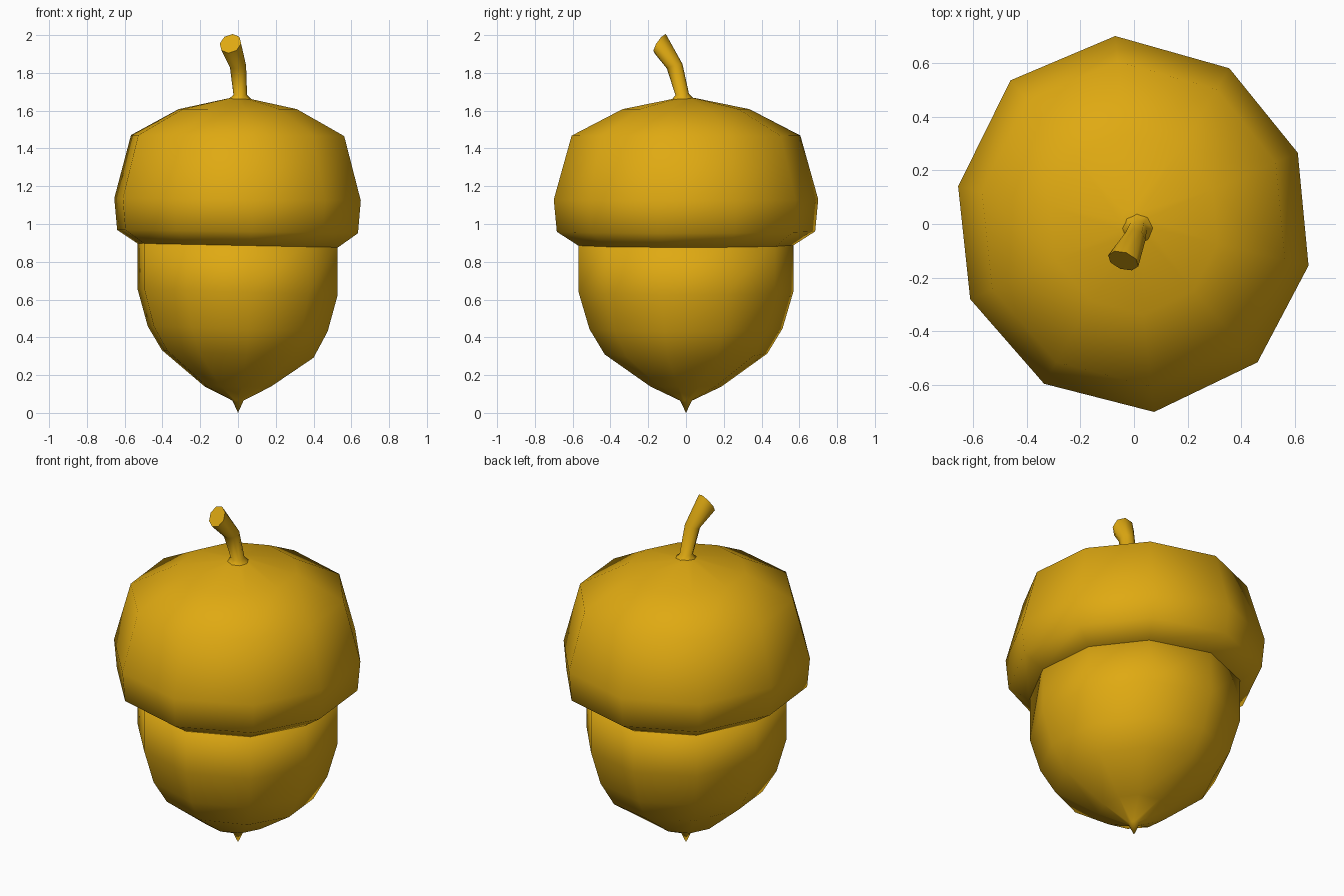
import bpy, bmesh, math
from mathutils import Vector

if "Cube" in bpy.data.objects:
    bpy.data.objects.remove(bpy.data.objects["Cube"])

gold = bpy.data.materials.new("acorn gold")
gold.diffuse_color = (0.74, 0.40, 0.006, 1)
gold.use_nodes = True
gold.node_tree.nodes["Principled BSDF"].inputs["Base Color"].default_value = gold.diffuse_color

# ten-sided, slightly uneven outline shared by nut and cap
OUTLINE = [(0.65, -0.155), (0.61, 0.265), (0.355, 0.58), (-0.07, 0.70), (-0.46, 0.535),
           (-0.655, 0.14), (-0.61, -0.28), (-0.335, -0.595), (0.075, -0.70), (0.46, -0.515)]


def skin(name, rings, start=None, end=None, flat_end=False):
    """Bridge rings of points, closing the ends with a point or a flat face."""
    bm = bmesh.new()
    loops = [[bm.verts.new(p) for p in r] for r in rings]
    n = len(loops[0])
    for a, b in zip(loops, loops[1:]):
        for i in range(n):
            j = (i + 1) % n
            bm.faces.new((a[i], a[j], b[j], b[i]))
    for loop, tip in ((loops[0], start), (loops[-1], end)):
        if tip:
            v = bm.verts.new(tip)
            for i in range(n):
                bm.faces.new((loop[i], loop[(i + 1) % n], v))
    for f in bm.faces:
        f.smooth = True
    if flat_end:
        bm.faces.new(loops[-1]).smooth = False
    bmesh.ops.recalc_face_normals(bm, faces=bm.faces)
    me = bpy.data.meshes.new(name)
    bm.to_mesh(me)
    bm.free()
    me.materials.append(gold)
    ob = bpy.data.objects.new(name, me)
    bpy.context.collection.objects.link(ob)
    return ob


def ring(scale, z, tilt):
    return [(x * scale, y * scale, z - tilt * x * scale) for x, y in OUTLINE]


# nut body with pointed tip
nut = [(0.045, 0.065, 0), (0.27, 0.14, 0), (0.615, 0.312, 0.05), (0.73, 0.445, 0.03),
       (0.812, 0.64, 0.03), (0.812, 0.92, 0.02)]
skin("nut", [ring(*p) for p in nut], start=(0, 0, 0.0), end=(0, 0, 0.95))

# cap with a lip turned in to the nut
cap = [(0.79, 0.885, 0.02), (0.815, 0.887, 0.02), (0.977, 0.96, 0.014), (1.0, 1.13, 0.01),
       (0.865, 1.468, 0.005), (0.48, 1.608, 0), (0.08, 1.665, 0)]
skin("cap", [ring(*p) for p in cap], start=(0, 0, 0.89), end=(0, 0, 1.675))

# bent stem, flared at the foot, cut flat at the end
path = [((0.01, -0.015, 1.655), 0.065, (0, 0, 1)),
        ((0.012, -0.02, 1.685), 0.036, (0, -0.12, 1)),
        ((0.0, -0.06, 1.835), 0.043, (-0.12, -0.3, 1)),
        ((-0.04, -0.137, 1.955), 0.06, (-0.3, -0.82, 0.55))]
stem = []
for c, r, d in path:
    d = Vector(d).normalized()
    u = Vector((0, 1, 0)).cross(d).normalized() if abs(d.y) < 0.6 else d.cross(Vector((0, 0, 1))).normalized() * -1
    if u.x < 0:
        u = -u
    v = d.cross(u)
    stem.append([Vector(c) + r * (math.cos(t) * u + math.sin(t) * v)
                 for t in [k * math.tau / 8 for k in range(8)]])
skin("stem", stem, flat_end=True)
